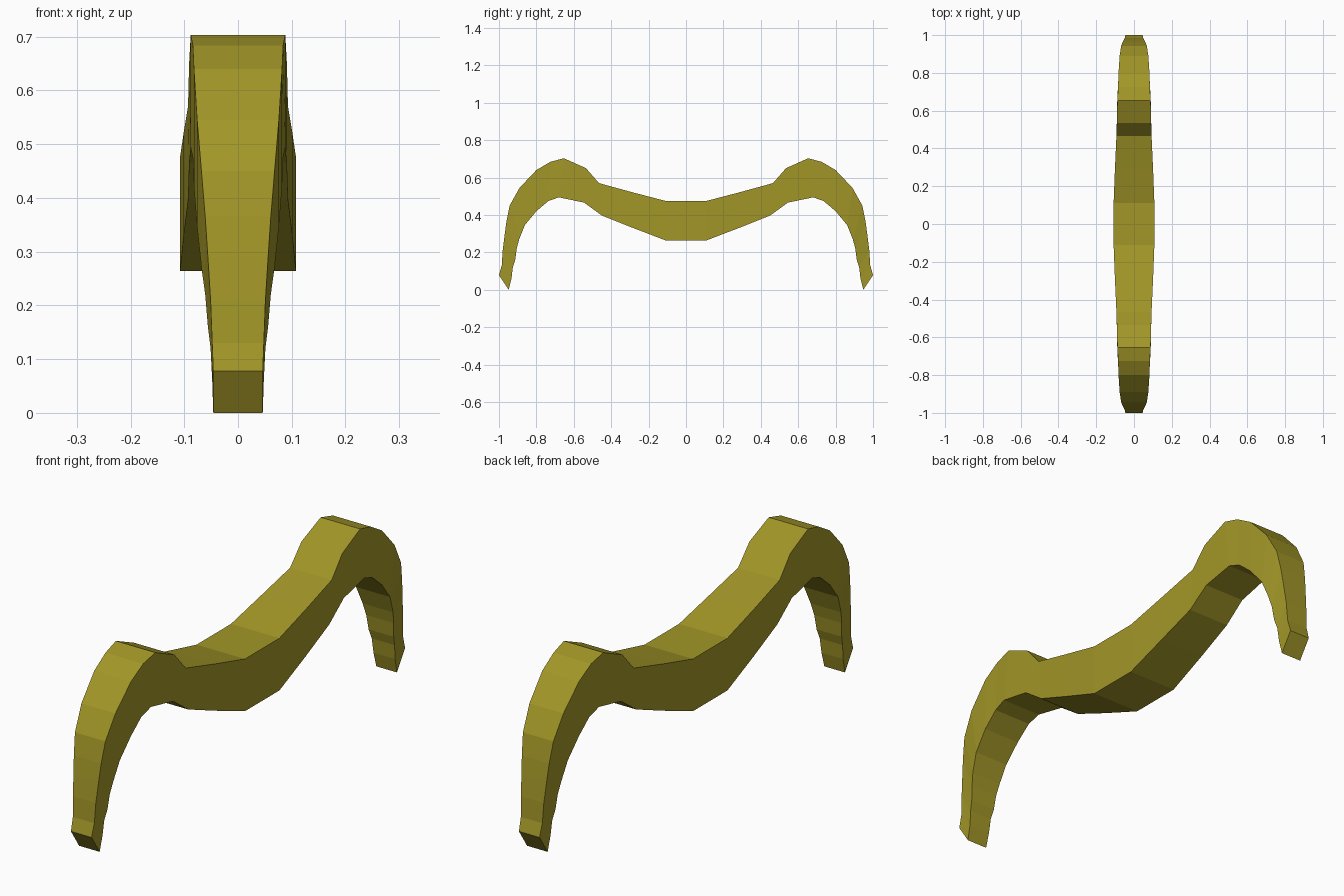
import bpy, bmesh

olive = bpy.data.materials.new("olive")
olive.diffuse_color = (0.36, 0.305, 0.021, 1)

# Half of the bow, centre to tip: outer y, outer z, inner y, inner z, half width
STATIONS = [
    (0.11, 0.475, 0.11, 0.264, 0.108),
    (0.29, 0.522, 0.29, 0.333, 0.101),
    (0.465, 0.57, 0.45, 0.397, 0.093),
    (0.535, 0.65, 0.545, 0.466, 0.091),
    (0.653, 0.703, 0.68, 0.494, 0.088),
    (0.725, 0.684, 0.735, 0.475, 0.084),
    (0.80, 0.64, 0.80, 0.42, 0.082),
    (0.89, 0.545, 0.862, 0.345, 0.076),
    (0.943, 0.45, 0.892, 0.27, 0.068),
    (0.96, 0.365, 0.905, 0.22, 0.061),
    (0.97, 0.29, 0.913, 0.16, 0.056),
    (0.98, 0.21, 0.926, 0.12, 0.051),
    (0.985, 0.13, 0.933, 0.06, 0.048),
    (1.0, 0.078, 0.948, 0.0, 0.046),
]


def flip(s):
    return (-s[0], s[1], -s[2], s[3], s[4])


# Loft rectangular sections from the front tip to the back tip
bm = bmesh.new()
rings = []
for oy, oz, iy, iz, w in [flip(s) for s in reversed(STATIONS)] + STATIONS:
    rings.append([bm.verts.new(p) for p in
                  ((-w, oy, oz), (w, oy, oz), (w, iy, iz), (-w, iy, iz))])
for a, b in zip(rings, rings[1:]):
    for i in range(4):
        j = (i + 1) % 4
        bm.faces.new((a[i], a[j], b[j], b[i]))

# Cap the two tips
bm.faces.new(rings[0])
bm.faces.new(rings[-1])
bmesh.ops.recalc_face_normals(bm, faces=bm.faces)

mesh = bpy.data.meshes.new("curved_bow")
bm.to_mesh(mesh)
bm.free()
mesh.materials.append(olive)
bow = bpy.data.objects.new("curved_bow", mesh)
bpy.context.collection.objects.link(bow)
